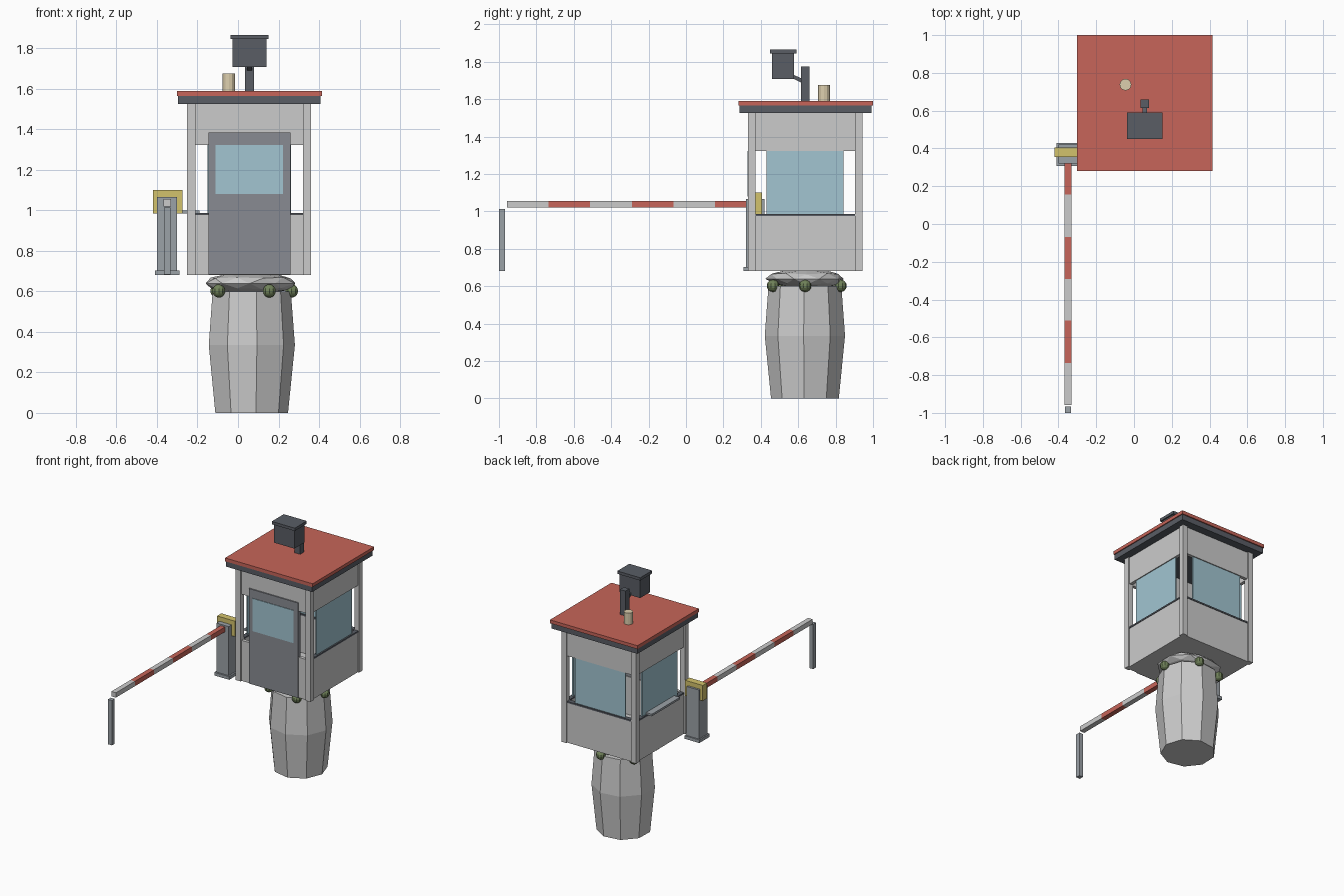
import bpy, bmesh, math, random
from mathutils import Vector, Matrix

if "Cube" in bpy.data.objects:
    bpy.data.objects.remove(bpy.data.objects["Cube"])

random.seed(4)
CX, CY = 0.055, 0.637


def material(name, r, g, b):
    m = bpy.data.materials.new(name)
    m.diffuse_color = (r, g, b, 1)
    m.use_nodes = True
    m.node_tree.nodes["Principled BSDF"].inputs["Base Color"].default_value = m.diffuse_color
    return m


RED = material("red", 0.57, 0.13, 0.10)
DARK = material("dark", 0.10, 0.11, 0.13)
BLUE = material("glass", 0.36, 0.56, 0.64)
YELLOW = material("yellow", 0.65, 0.54, 0.15)
TAN = material("tan", 0.72, 0.62, 0.42)
DOOR = material("door", 0.25, 0.26, 0.29)
STEEL = material("steel", 0.33, 0.36, 0.39)
MOSS = material("moss", 0.16, 0.22, 0.10)


def finish(name, bm, mat=None):
    me = bpy.data.meshes.new(name)
    bm.to_mesh(me)
    bm.free()
    ob = bpy.data.objects.new(name, me)
    bpy.context.collection.objects.link(ob)
    if mat:
        me.materials.append(mat)
    return ob


def box(name, x, y, z, mat=None):
    """Box from (min, max) ranges."""
    bm = bmesh.new()
    bmesh.ops.create_cube(bm, size=1)
    for v in bm.verts:
        v.co = [r[0] + (c + 0.5) * (r[1] - r[0]) for c, r in zip(v.co, (x, y, z))]
    return finish(name, bm, mat)


def around(c, h):
    return (c - h, c + h)


# Stone pedestal: nine-sided barrel
bm = bmesh.new()
rings = []
for z, r in ((0, 0.184), (0.335, 0.218), (0.6, 0.198)):
    rings.append([bm.verts.new((0.063 + r * math.sin(a), 0.637 - r * math.cos(a), z))
                  for a in (math.radians(8 + 40 * k) for k in range(9))])
for lo, hi in zip(rings, rings[1:]):
    for k in range(9):
        bm.faces.new((lo[k], lo[(k + 1) % 9], hi[(k + 1) % 9], hi[k]))
bm.faces.new(rings[0][::-1])
bm.faces.new(rings[-1])
finish("pedestal", bm)

# Rough rock cap under the booth
bm = bmesh.new()
bmesh.ops.create_icosphere(bm, subdivisions=2, radius=1)
for v in bm.verts:
    k = random.uniform(0.92, 1.06)
    v.co = (0.058 + v.co.x * 0.228 * k, 0.645 + v.co.y * 0.212 * k, 0.639 + v.co.z * 0.055 * k)
finish("rock_cap", bm)

# Moss clumps
for i, (x, y) in enumerate(((0.265, 0.637), (0.155, 0.465), (-0.095, 0.50),
                            (0.12, 0.826), (-0.105, 0.757))):
    bm = bmesh.new()
    bmesh.ops.create_uvsphere(bm, u_segments=10, v_segments=8, radius=0.033,
                              matrix=Matrix.Translation((x, y, 0.602)))
    finish(f"moss_{i}", bm, MOSS)

# Booth floor and corner posts
box("floor", around(CX, 0.295), around(CY, 0.295), (0.68, 0.70))
for i, sx in enumerate((-1, 1)):
    for j, sy in enumerate((-1, 1)):
        box(f"corner_post_{i}{j}", around(CX + sx * 0.286, 0.02),
            around(CY + sy * 0.286, 0.02), (0.68, 1.525))

# Four sides: lower wall, upper wall, then sill and glass (front has the door instead)
for name, deg in (("front", 0), ("right", 90), ("back", 180), ("left", 270)):
    place = Matrix.Translation((CX, CY, 0)) @ Matrix.Rotation(math.radians(deg), 4, 'Z')
    parts = [box(name + "_lower_wall", (-0.272, 0.272), (-0.295, -0.27), (0.68, 0.98)),
             box(name + "_upper_wall", (-0.272, 0.272), (-0.295, -0.27), (1.322, 1.525))]
    if name != "front":
        parts.append(box(name + "_sill", (-0.268, 0.268), (-0.299, -0.266), (0.976, 0.987), DARK))
        parts.append(box(name + "_glass", (-0.206, 0.206), (-0.288, -0.278), (0.985, 1.324), BLUE))
    for ob in parts:
        ob.data.transform(place)

# Door, its pane, and the serving shelf
box("door", (-0.145, 0.258), (0.333, 0.362), (0.682, 1.385), DOOR)
box("door_pane", (-0.112, 0.223), (0.329, 0.366), (1.08, 1.322), BLUE)
box("serving_shelf", (-0.28, -0.19), (0.47, 0.80), (0.985, 1.0), STEEL)

# Roof
box("roof_fascia", (-0.297, 0.408), (0.285, 0.992), (1.525, 1.566), DARK)
box("roof_top", (-0.302, 0.415), (0.28, 1.0), (1.565, 1.59), RED)

# Vent pipe
bm = bmesh.new()
bmesh.ops.create_cone(bm, cap_ends=True, segments=12, radius1=0.031, radius2=0.031, depth=0.09,
                      matrix=Matrix.Translation((-0.045, 0.738, 1.631)))
finish("vent_pipe", bm, TAN)

# Roof lamp on its mast
box("lamp_mast", (0.034, 0.079), (0.615, 0.66), (1.588, 1.775), DARK)
box("lamp_housing", (-0.028, 0.14), (0.46, 0.577), (1.708, 1.848), DARK)
box("lamp_lid", (-0.038, 0.15), (0.45, 0.59), (1.845, 1.866), DARK)
arm = box("lamp_bracket", (0.045, 0.068), (-0.035, 0.035), (-0.01, 0.01), DARK)
arm.data.transform(Matrix.Translation((0, 0.595, 1.71)) @ Matrix.Rotation(math.radians(-25), 4, 'X'))

# Barrier cabinet
box("barrier_base", (-0.41, -0.288), (0.308, 0.43), (0.68, 0.703), STEEL)
box("barrier_cabinet", (-0.4, -0.3), (0.32, 0.42), (0.70, 1.066), STEEL)
box("barrier_hood", (-0.42, -0.275), (0.355, 0.405), (0.985, 1.1), YELLOW)

# Striped boom and its rest post
stripes = (0.325, 0.155, -0.068, -0.29, -0.512, -0.735, -0.957)
for i, (a, b) in enumerate(zip(stripes, stripes[1:])):
    box(f"boom_stripe_{i}", (-0.367, -0.33), (b, a), (1.02, 1.056), RED if i % 2 == 0 else None)
box("boom_rest_post", (-0.365, -0.333), (-1.0, -0.967), (0.682, 1.014), STEEL)
